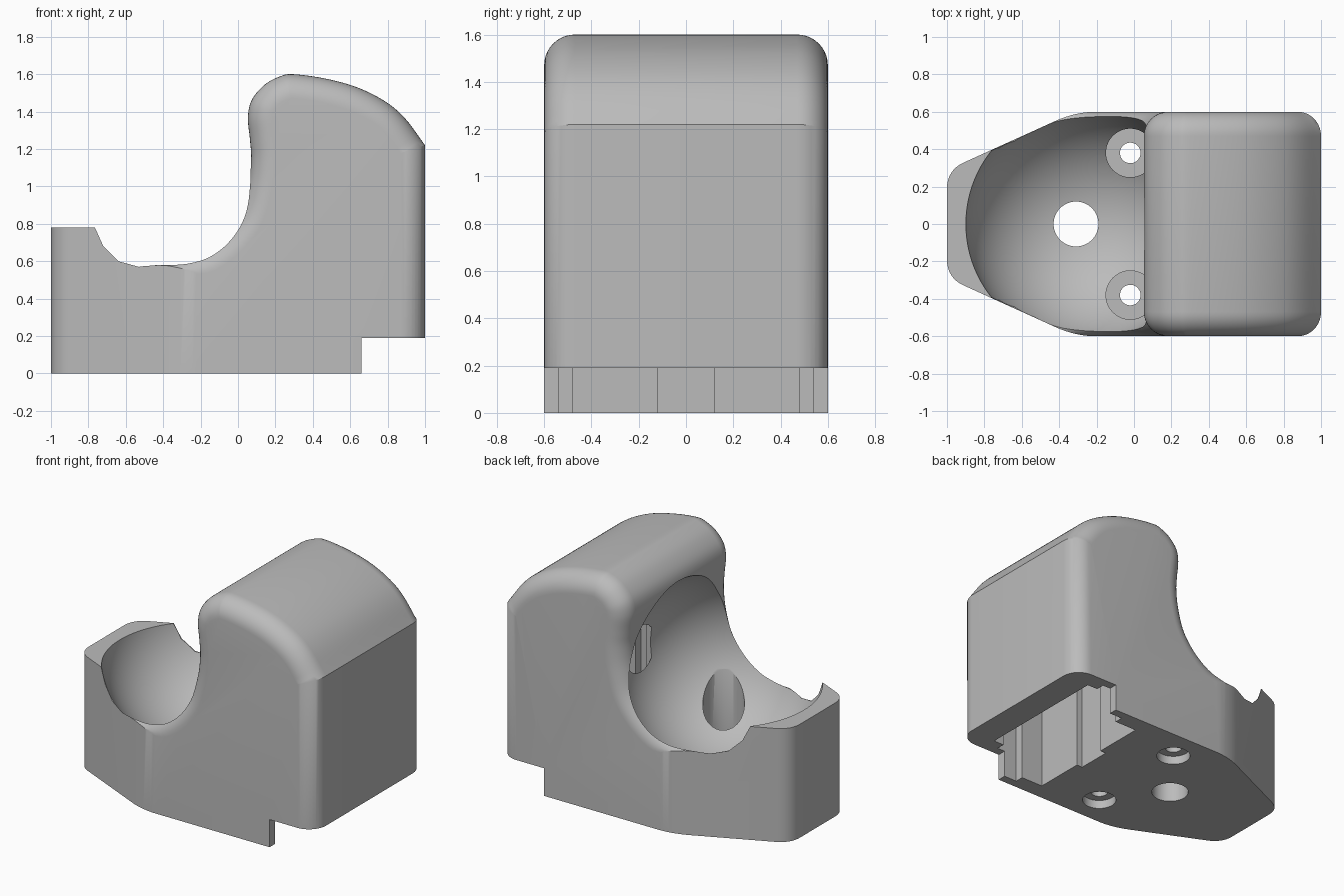
import bpy, bmesh, math
from mathutils import Vector

if "Cube" in bpy.data.objects:
    bpy.data.objects.remove(bpy.data.objects["Cube"], do_unlink=True)

HALF_WIDTH, FILLET = 0.6, 0.13


def make_object(name, bm):
    bmesh.ops.recalc_face_normals(bm, faces=bm.faces)
    mesh = bpy.data.meshes.new(name)
    bm.to_mesh(mesh)
    bm.free()
    obj = bpy.data.objects.new(name, mesh)
    bpy.context.collection.objects.link(obj)
    return obj


def spline(points, steps=5):
    """Smooth curve through 2D points."""
    pts = [Vector(p) for p in points]
    pts = [2 * pts[0] - pts[1]] + pts + [2 * pts[-1] - pts[-2]]
    out = []
    for a, b, c, d in zip(pts, pts[1:], pts[2:], pts[3:]):
        for k in range(steps):
            t = k / steps
            out.append(0.5 * (2 * b + (c - a) * t + (2 * a - 5 * b + 4 * c - d) * t * t
                              + (3 * b - a - 3 * c + d) * t ** 3))
    return out + [pts[-2]]


def rounded(points, cut, steps=8):
    """Round the polygon corners that have a cut length."""
    out = []
    for i, p in enumerate(points):
        p, c = Vector(p), cut[i]
        if not c:
            out.append(p)
            continue
        a = p + (Vector(points[i - 1]) - p).normalized() * c
        b = p + (Vector(points[(i + 1) % len(points)]) - p).normalized() * c
        for k in range(steps + 1):
            t = k / steps
            out.append(a * (1 - t) ** 2 + p * 2 * t * (1 - t) + b * t * t)
    return out


def loft(bm, rings):
    rows = [[bm.verts.new(co) for co in ring] for ring in rings]
    n = len(rows[0])
    for r0, r1 in zip(rows, rows[1:]):
        for i in range(n):
            j = (i + 1) % n
            bm.faces.new((r0[i], r0[j], r1[j], r1[i]))
    bm.faces.new(rows[0])
    bm.faces.new(rows[-1])


def prism(name, outline, z0, z1):
    bm = bmesh.new()
    loft(bm, [[(p[0], p[1], z) for p in outline] for z in (z0, z1)])
    return make_object(name, bm)


def box(name, x0, x1, y, z0, z1):
    return prism(name, [(x0, -y), (x1, -y), (x1, y), (x0, y)], z0, z1)


def cylinder(name, x, y, radius, z0, z1, sides=48):
    ring = [(x + radius * math.cos(math.tau * i / sides),
             y + radius * math.sin(math.tau * i / sides)) for i in range(sides)]
    return prism(name, ring, z0, z1)


def apply_boolean(target, cutter, operation="DIFFERENCE"):
    mod = target.modifiers.new(cutter.name, "BOOLEAN")
    mod.operation, mod.solver, mod.object = operation, "EXACT", cutter
    cutter.hide_render = True
    bpy.context.view_layer.objects.active = target
    bpy.ops.object.modifier_apply(modifier=mod.name)
    bpy.data.objects.remove(cutter, do_unlink=True)


# Side profile: low front deck, scoop, rounded lip, crown and straight back
scoop = spline([(-0.53, 0.57), (-0.41, 0.588), (-0.28, 0.62), (-0.12, 0.706), (0, 0.84),
                (0.053, 1.0), (0.07, 1.144), (0.064, 1.25), (0.053, 1.37), (0.075, 1.465),
                (0.144, 1.545), (0.225, 1.588), (0.294, 1.6), (0.465, 1.577),
                (0.636, 1.53), (0.786, 1.455), (0.893, 1.364), (1, 1.22)])
chain = scoop + [Vector((1, 0))]
deck = [Vector(p) for p in [(-1.1, 0), (-1.1, 0.78), (-0.765, 0.78), (-0.72, 0.68), (-0.64, 0.6)]]

# Inward offsets that shape the fillet along the side edges, fading out at the deck
offsets = [Vector((0, 0)) for p in deck]
for i, p in enumerate(chain):
    before, after = chain[max(i - 1, 0)], chain[min(i + 1, len(chain) - 1)]
    t = (p - before).normalized() + (after - p).normalized()
    t.normalize()
    fade = min(max((p.x + 0.5) / 0.3, 0), 1)
    offsets.append(Vector((t.y, -t.x)) * fade)
profile = deck + chain

STEPS = 10
levels = []
for k in range(STEPS + 1):
    a = math.pi / 2 * k / STEPS
    levels.append((HALF_WIDTH - FILLET * (1 - math.cos(a)), FILLET * (1 - math.sin(a))))
levels = [(-y, d) for y, d in levels] + levels[::-1]
levels.sort()
bm = bmesh.new()
loft(bm, [[(p.x + o.x * d, y, p.y + o.y * d) for p, o in zip(profile, offsets)]
          for y, d in levels])
body = make_object("holder_body", bm)

# Tapered plan outline
w = HALF_WIDTH + 0.001
plan = rounded([(-1, -0.288), (-0.31, -w), (1.2, -w), (1.2, w), (-0.31, w), (-1, 0.288)],
               [0.1, 0.12, 0, 0, 0.12, 0.1])
apply_boolean(body, prism("plan_outline", plan, -0.2, 2), "INTERSECT")

# Spherical bowl
bm = bmesh.new()
bmesh.ops.create_uvsphere(bm, u_segments=96, v_segments=64, radius=0.635)
bmesh.ops.translate(bm, verts=bm.verts, vec=(-0.27, 0, 0.865))
apply_boolean(body, make_object("bowl", bm))

# Step under the back and the stepped pocket inside it
apply_boolean(body, box("back_step", 0.66, 1.3, 1, -0.2, 0.19))
apply_boolean(body, box("pocket", 0.39, 0.8, 0.48, -0.2, 1.2))
apply_boolean(body, box("pocket_groove", 0.345, 0.5, 0.12, -0.2, 1.19))
apply_boolean(body, box("pocket_side_slots", 0.56, 0.72, 0.54, -0.2, 1.18))

# Drain hole and two screw holes, counterbored from both ends
apply_boolean(body, cylinder("drain_hole", -0.31, 0, 0.12, -0.2, 0.6))
for y in (-0.38, 0.38):
    apply_boolean(body, cylinder("screw_hole", -0.02, y, 0.055, -0.2, 0.6))
    apply_boolean(body, cylinder("upper_counterbore", -0.02, y, 0.13, 0.2, 0.75))
    apply_boolean(body, cylinder("lower_counterbore", -0.02, y, 0.11, -0.2, 0.06))

# Plain grey plastic
grey = bpy.data.materials.new("light_grey")
grey.use_nodes = True
colour = (0.5, 0.5, 0.5, 1)
grey.diffuse_color = colour
grey.node_tree.nodes["Principled BSDF"].inputs["Base Color"].default_value = colour
body.data.materials.clear()
body.data.materials.append(grey)

bpy.ops.object.select_all(action="DESELECT")
body.select_set(True)
bpy.context.view_layer.objects.active = body
bpy.ops.object.shade_smooth_by_angle(angle=math.radians(30))
